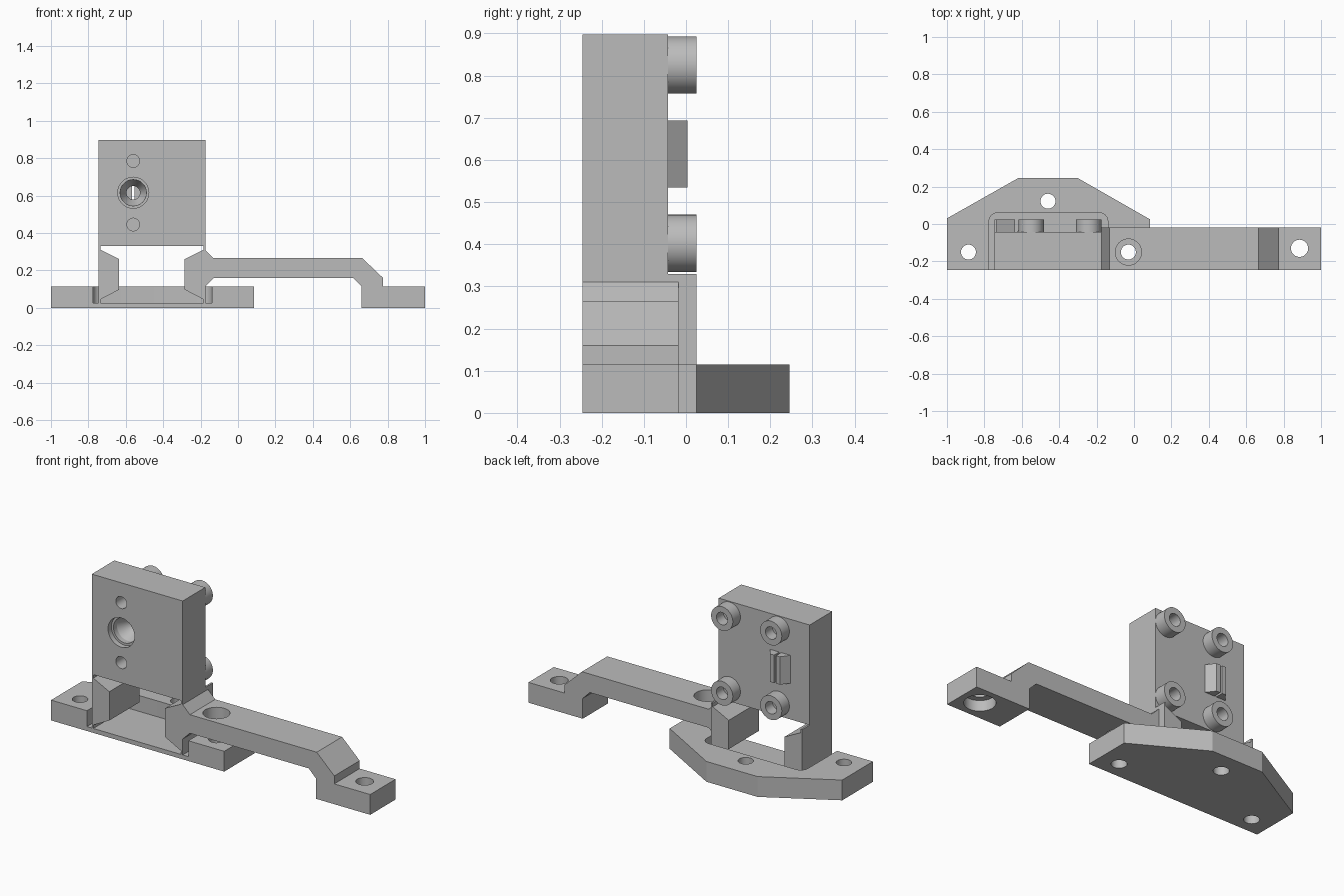
import bpy, bmesh, math
from mathutils import Matrix

cube = bpy.data.objects.get("Cube")
if cube:
    bpy.data.objects.remove(cube, do_unlink=True)

# Single flat grey
grey = bpy.data.materials.new("machined_grey")
grey.use_nodes = True
COLOUR = (0.5, 0.5, 0.5, 1)
grey.diffuse_color = COLOUR
grey.node_tree.nodes["Principled BSDF"].inputs["Base Color"].default_value = COLOUR

FRONT, BLOCK_BACK, LEG_BACK, ARM_BACK = -0.245, -0.043, 0.025, -0.018
MID = -0.46  # centre line between the two legs


def finish(name, bm):
    bmesh.ops.recalc_face_normals(bm, faces=bm.faces[:])
    mesh = bpy.data.meshes.new(name)
    bm.to_mesh(mesh)
    bm.free()
    mesh.materials.append(grey)
    obj = bpy.data.objects.new(name, mesh)
    bpy.context.collection.objects.link(obj)
    return obj


def prism(name, outline, lo, hi, axis):
    """Extrude a 2D outline along 'y' (outline in xz) or 'z' (outline in xy)."""
    bm = bmesh.new()
    place = (lambda u, v, w: (u, w, v)) if axis == "y" else (lambda u, v, w: (u, v, w))
    face = bm.faces.new([bm.verts.new(place(u, v, lo)) for u, v in outline])
    new = bmesh.ops.extrude_face_region(bm, geom=[face])["geom"]
    shift = place(0, 0, hi - lo)
    bmesh.ops.translate(bm, vec=shift, verts=[g for g in new if isinstance(g, bmesh.types.BMVert)])
    return finish(name, bm)


def lathe(name, u, v, profile, axis, sides=40):
    """Turned solid: profile is (radius, position) pairs along the axis."""
    bm = bmesh.new()
    rings = []
    for r, w in profile:
        ring = []
        for i in range(sides):
            a = math.tau * i / sides
            p, q = u + r * math.cos(a), v + r * math.sin(a)
            ring.append(bm.verts.new((p, w, q) if axis == "y" else (p, q, w)))
        rings.append(ring)
    for a, b in zip(rings, rings[1:]):
        for i in range(sides):
            j = (i + 1) % sides
            bm.faces.new((a[i], a[j], b[j], b[i]))
    bm.faces.new(rings[0])
    bm.faces.new(rings[-1])
    return finish(name, bm)


def cut(target, cutters):
    for c in cutters:
        mod = target.modifiers.new("cut", "BOOLEAN")
        mod.operation, mod.solver, mod.object = "DIFFERENCE", "EXACT", c
        bpy.context.view_layer.objects.active = target
        bpy.ops.object.modifier_apply(modifier=mod.name)
        bpy.data.objects.remove(c, do_unlink=True)


def hole(u, v, r, lo, hi, axis):
    return lathe("hole", u, v, [(r, lo), (r, hi)], axis)


parts = []

# Base plate with a shallow round-cornered pocket and three bolt holes
base = prism("base_plate", [(-1, FRONT), (0.085, FRONT), (0.085, 0.025), (-0.30, 0.245),
                            (-0.62, 0.245), (-1, 0.03)], 0, 0.115, "z")
left, right, back, r = -0.775, -0.14, 0.06, 0.045
pocket = [(left, -0.4), (right, -0.4)]
for cx, start in ((right - r, 0), (left + r, 90)):
    for k in range(7):
        a = math.radians(start + 15 * k)
        pocket.append((cx + r * math.cos(a), back - r + r * math.sin(a)))
cut(base, [prism("pocket", pocket, 0.025, 0.3, "z")]
    + [hole(x, y, 0.04, -0.1, 0.3, "z") for x, y in ((-0.885, -0.15), (-0.46, 0.122), (-0.03, -0.15))])
parts.append(base)

# Mirrored legs forming the waisted opening
leg = [(0.285, 0.025), (0.275, 0.025), (0.275, 0.045), (0.175, 0.097),
       (0.175, 0.26), (0.275, 0.31), (0.275, 0.33), (0.285, 0.33)]
for name, side in (("right_leg", -1), ("left_leg", 1)):
    parts.append(prism(name, [(MID + side * x, z) for x, z in leg], FRONT, LEG_BACK, "y"))

# Upright block with a stepped centre bore and two blind pin holes
HX, HZ = -0.56, 0.615
block = prism("upright_block", [(-0.745, 0.33), (-0.175, 0.33), (-0.175, 0.897), (-0.745, 0.897)],
              FRONT, BLOCK_BACK, "y")
bore = lathe("bore", HX, HZ, [(0.083, FRONT - 0.1), (0.083, FRONT + 0.03), (0.07, FRONT + 0.03),
                              (0.07, FRONT + 0.06), (0.036, FRONT + 0.13), (0.036, 0.1)], "y")
bosses = [(x, z) for x in (-0.55, -0.243) for z in (0.402, 0.825)]
cut(block, [bore] + [hole(HX, HZ + d, 0.034, FRONT - 0.1, FRONT + 0.1, "y") for d in (-0.17, 0.17)])
parts.append(block)

# Four round bosses with blind sockets on the back
for i, (x, z) in enumerate(bosses):
    parts.append(lathe(f"back_boss_{i + 1}", x, z,
                       [(0.068, BLOCK_BACK), (0.068, 0.025), (0.035, 0.025), (0.035, BLOCK_BACK + 0.005)], "y"))

# Split ridge over the bore: two wedges with a narrow slit between them
for name, side in (("right_wedge", -1), ("left_wedge", 1)):
    wedge = [(HX + side * x, y) for x, y in ((0.006, BLOCK_BACK), (0.065, BLOCK_BACK),
                                             (0.03, 0.003), (0.006, 0.003))]
    parts.append(prism(name, wedge, 0.535, 0.693, "z"))

# Side arm with cranked foot, access hole and counterbored bolt hole
arm = prism("side_arm", [(-0.175, 0.31), (-0.13, 0.265), (0.665, 0.265), (0.775, 0.16), (0.775, 0.115),
                         (1, 0.115), (1, 0), (0.66, 0), (0.66, 0.115), (0.615, 0.16),
                         (-0.13, 0.16), (-0.175, 0.115)], FRONT, ARM_BACK, "y")
cut(arm, [hole(-0.03, -0.15, 0.07, 0.1, 0.4, "z"),
          lathe("bolt_hole", 0.885, -0.13, [(0.08, -0.1), (0.08, 0.06), (0.046, 0.06), (0.046, 0.3)], "z")])
parts.append(arm)

# Smooth round walls, crisp edges
bpy.ops.object.select_all(action="DESELECT")
for obj in parts:
    obj.select_set(True)
bpy.context.view_layer.objects.active = parts[0]
bpy.ops.object.shade_smooth_by_angle(angle=math.radians(20))
